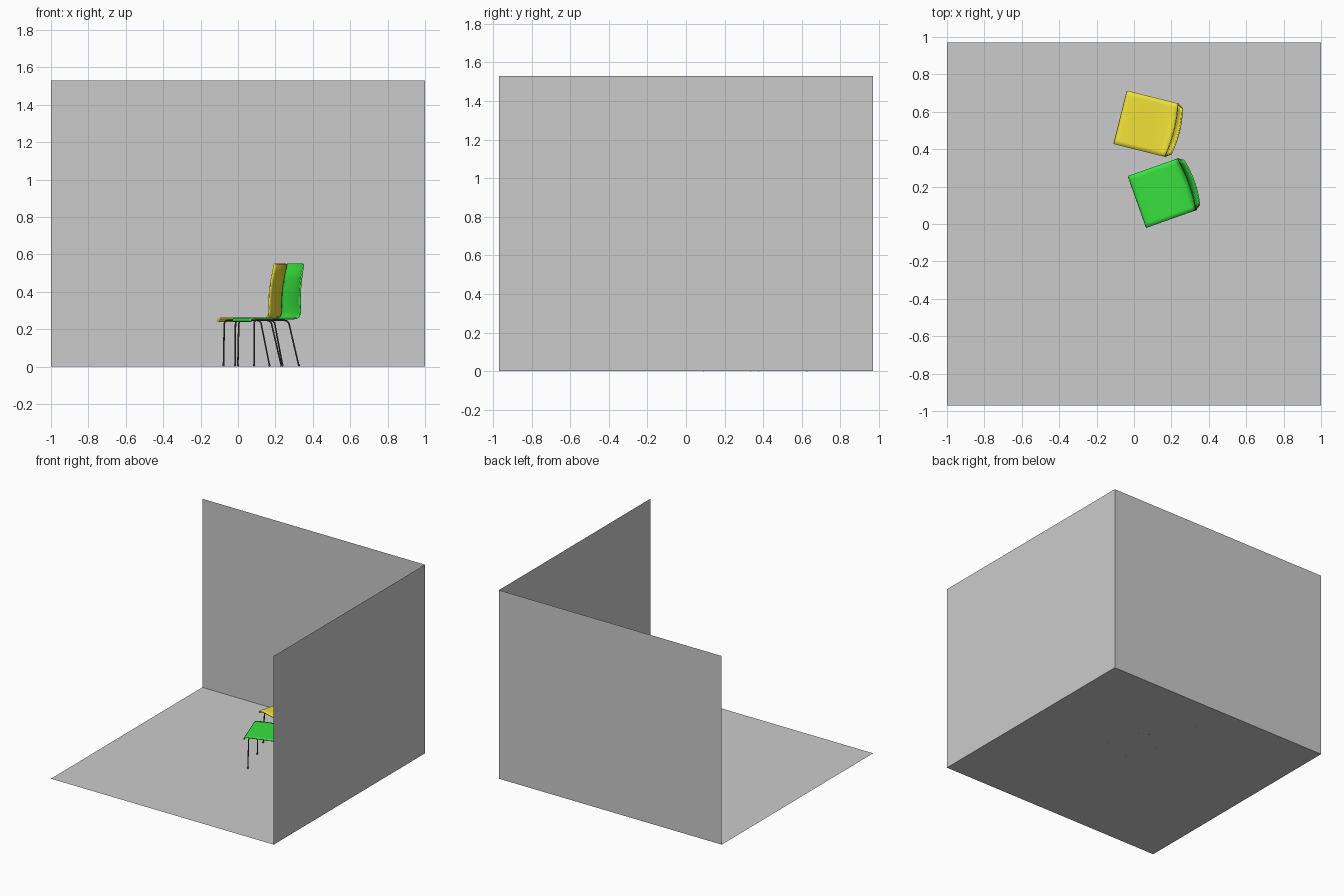
import bpy, bmesh
from mathutils import Matrix, Vector
from math import radians

if "Cube" in bpy.data.objects:
    bpy.data.objects.remove(bpy.data.objects["Cube"])


def material(name, rgb):
    m = bpy.data.materials.new(name)
    m.diffuse_color = (*rgb, 1)
    m.use_nodes = True
    m.node_tree.nodes["Principled BSDF"].inputs["Base Color"].default_value = m.diffuse_color
    return m


def add_object(name, bm, mat=None):
    me = bpy.data.meshes.new(name)
    bm.to_mesh(me)
    bm.free()
    ob = bpy.data.objects.new(name, me)
    bpy.context.collection.objects.link(ob)
    if mat:
        me.materials.append(mat)
    return ob


def panel(name, corners):
    bm = bmesh.new()
    bm.faces.new([bm.verts.new(c) for c in corners])
    return add_object(name, bm)


# Room: floor and two thin walls
X, Y, H = 1.0, 0.97, 1.53
panel("floor", [(-X, -Y, 0), (X, -Y, 0), (X, Y, 0), (-X, Y, 0)])
panel("back_wall", [(-X, Y, 0), (-X, Y, H), (X, Y, H), (X, Y, 0)][::-1])
panel("right_wall", [(X, -Y, 0), (X, Y, 0), (X, Y, H), (X, -Y, H)])

# Shell profile: depth, height, half width, sideways bulge
PROFILE = [(0.002, 0.240, 0.146, 0), (0.003, 0.250, 0.147, 0),
           (0.010, 0.257, 0.147, 0), (0.025, 0.259, 0.147, 0),
           (0.10, 0.258, 0.147, 0), (0.18, 0.256, 0.147, 0),
           (0.245, 0.256, 0.147, 0.002), (0.266, 0.260, 0.147, 0.006),
           (0.278, 0.271, 0.147, 0.010), (0.282, 0.288, 0.147, 0.012),
           (0.282, 0.35, 0.146, 0.014), (0.285, 0.41, 0.142, 0.015),
           (0.293, 0.47, 0.136, 0.015), (0.308, 0.55, 0.128, 0.015)]
# Side frame path: front leg, rail under the seat, splayed rear leg
FRAME = [(0.027, 0.130, 0.0), (0.030, 0.124, 0.225), (0.032, 0.122, 0.239),
         (0.038, 0.120, 0.246), (0.052, 0.118, 0.248), (0.205, 0.112, 0.247),
         (0.220, 0.113, 0.244), (0.230, 0.114, 0.233), (0.282, 0.130, 0.0)]
METAL = material("dark_metal", (0.06, 0.06, 0.06))


def tube(name, paths, radius, mat):
    cu = bpy.data.curves.new(name, 'CURVE')
    cu.dimensions = '3D'
    cu.bevel_depth = radius
    cu.bevel_resolution = 2
    cu.use_fill_caps = True
    for path in paths:
        sp = cu.splines.new('POLY')
        sp.points.add(len(path) - 1)
        for p, co in zip(sp.points, path):
            p.co = (*co, 1)
        sp.use_smooth = True
    ob = bpy.data.objects.new(name, cu)
    bpy.context.collection.objects.link(ob)
    cu.materials.append(mat)
    return ob


def chair(color, rgb, location, angle):
    place = Matrix.Translation(Vector(location)) @ Matrix.Rotation(radians(angle), 4, 'Z')
    # One-piece seat and back shell
    bm = bmesh.new()
    n = 12
    rows = []
    for u, z, w, bulge in PROFILE:
        ts = [2 * i / n - 1 for i in range(n + 1)]
        rows.append([bm.verts.new((u + bulge * (1 - t * t), w * t, z)) for t in ts])
    for a, b in zip(rows, rows[1:]):
        for i in range(n):
            bm.faces.new((a[i], b[i], b[i + 1], a[i + 1]))
    shell = add_object(color + "_seat_shell", bm, material(color, rgb))
    mod = shell.modifiers.new("thickness", 'SOLIDIFY')
    mod.thickness, mod.offset = 0.008, 0
    bpy.context.view_layer.objects.active = shell
    shell.select_set(True)
    bpy.ops.object.shade_smooth_by_angle(angle=radians(40))
    shell.select_set(False)
    # Bent tube frame and its feet
    sides = [[(u, s * v, z) for u, v, z in FRAME] for s in (1, -1)]
    braces = [[(u, -0.117, 0.247), (u, 0.117, 0.247)] for u in (0.06, 0.2)]
    frame = tube(color + "_leg_frame", sides + braces, 0.0042, METAL)
    feet = [[(u, s * 0.130, 0), (u, s * 0.130, 0.010)]
            for u in (0.027, 0.281) for s in (1, -1)]
    caps = tube(color + "_feet", feet, 0.0055, METAL)
    for ob in (shell, frame, caps):
        ob.matrix_world = place


chair("yellow", (0.88, 0.76, 0.04), (-0.0725, 0.57, 0), -14)
chair("green", (0.04, 0.75, 0.05), (0.017, 0.118, 0), 19.5)
